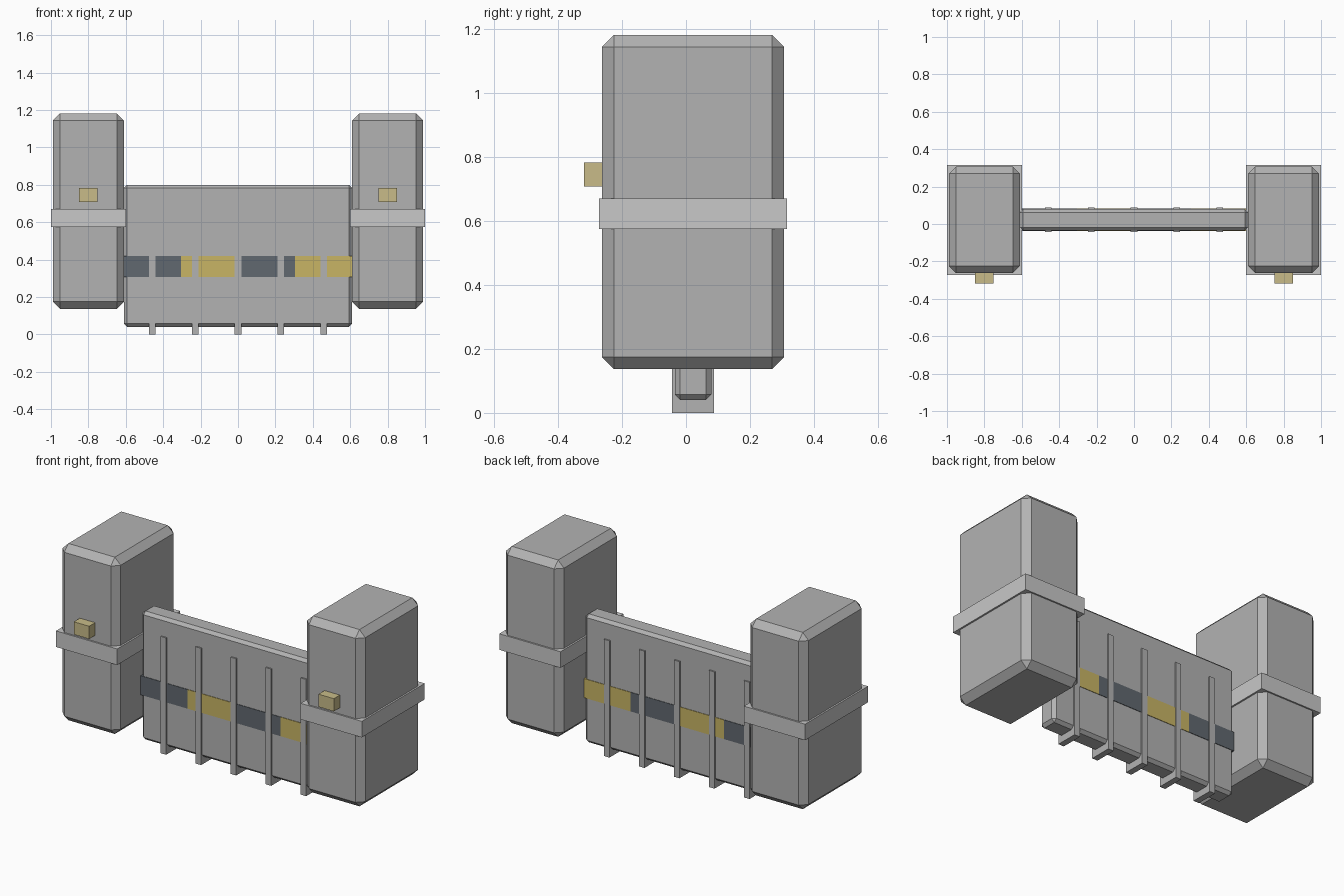
import bpy

default = bpy.data.objects.get("Cube")
if default:
    bpy.data.objects.remove(default, do_unlink=True)


def material(name, r, g, b):
    m = bpy.data.materials.new(name)
    m.use_nodes = True
    m.diffuse_color = (r, g, b, 1)
    m.node_tree.nodes["Principled BSDF"].inputs["Base Color"].default_value = (r, g, b, 1)
    return m


grey = material("concrete grey", 0.45, 0.45, 0.45)
light_grey = material("light grey", 0.58, 0.58, 0.58)
yellow = material("hazard yellow", 0.58, 0.46, 0.13)
dark = material("hazard dark", 0.12, 0.14, 0.16)
lamp = material("lamp tan", 0.58, 0.5, 0.25)


def box(name, x, y, z, mat, bevel=0):
    """Box from (min, max) ranges, with an optional chamfer."""
    ranges = (x, y, z)
    bpy.ops.mesh.primitive_cube_add(size=1, location=[(a + b) / 2 for a, b in ranges])
    ob = bpy.context.object
    ob.name = name
    ob.scale = [b - a for a, b in ranges]
    bpy.ops.object.transform_apply(location=False, rotation=False, scale=True)
    ob.data.materials.append(mat)
    if bevel:
        mod = ob.modifiers.new("chamfer", 'BEVEL')
        mod.width = bevel
        mod.segments = 1
    return ob


# End pillars with a belt and a lamp on the front
for side, s in (("left", 1), ("right", -1)):
    def span(a, b):
        return sorted((s * a, s * b))
    box(side + "_pillar", span(0.61, 0.99), (-0.263, 0.307), (0.137, 1.182), grey, 0.038)
    box(side + "_belt", span(0.6, 1.0), (-0.272, 0.316), (0.575, 0.67), light_grey)
    box(side + "_lamp", span(0.75, 0.85), (-0.319, -0.25), (0.707, 0.782), lamp)

# Wall panel between the pillars
box("wall_panel", (-0.61, 0.61), (-0.035, 0.079), (0.041, 0.8), grey, 0.017)

# Hazard stripe wrapping the panel in four alternating lengths
length = 0.305
for i in range(4):
    start = -0.61 + i * length
    box("hazard_stripe", (start, start + length), (-0.038, 0.082), (0.307, 0.42),
        yellow if i % 2 else dark)

# Vertical ribs that carry on below the panel as feet
for i in range(-2, 3):
    c = i * 0.229
    box("rib", (c - 0.018, c + 0.018), (-0.043, 0.087), (0, 0.69), grey)
